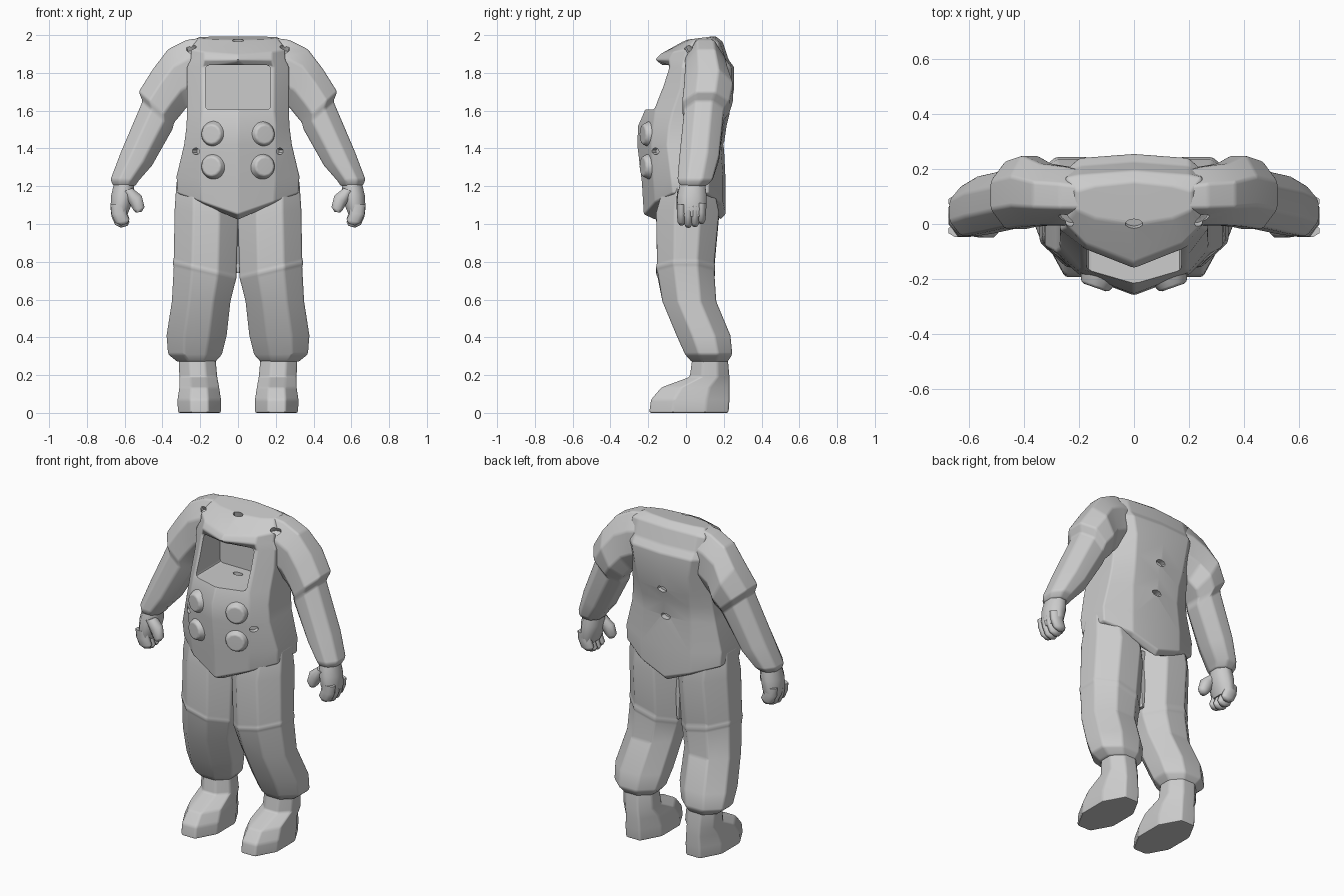
import bpy, bmesh, math
from mathutils import Vector, Matrix

if "Cube" in bpy.data.objects:
    bpy.data.objects.remove(bpy.data.objects["Cube"], do_unlink=True)

suit_grey = bpy.data.materials.new("suit_grey")
suit_grey.use_nodes = True
GREY = (0.6, 0.6, 0.6, 1)
suit_grey.diffuse_color = GREY
suit_grey.node_tree.nodes["Principled BSDF"].inputs["Base Color"].default_value = GREY


def finish(name, bm):
    bmesh.ops.recalc_face_normals(bm, faces=bm.faces[:])
    mesh = bpy.data.meshes.new(name)
    bm.to_mesh(mesh)
    bm.free()
    mesh.materials.append(suit_grey)
    obj = bpy.data.objects.new(name, mesh)
    bpy.context.collection.objects.link(obj)
    return obj


def activate(obj):
    bpy.ops.object.select_all(action="DESELECT")
    obj.select_set(True)
    bpy.context.view_layer.objects.active = obj


def smooth(obj, angle=40):
    activate(obj)
    bpy.ops.object.shade_smooth_by_angle(angle=math.radians(angle))
    obj.modifiers.new("even_normals", "WEIGHTED_NORMAL").keep_sharp = True


def soften(obj, width=.011):
    """Round the folds slightly, as padded cloth."""
    mod = obj.modifiers.new("soften", "BEVEL")
    mod.width, mod.segments = width, 2
    mod.limit_method, mod.angle_limit = "ANGLE", math.radians(18)
    activate(obj)
    bpy.ops.object.modifier_apply(modifier=mod.name)
    return obj


def loft(name, rings):
    """Skin a list of equal point loops and cap both ends."""
    bm = bmesh.new()
    loops = [[bm.verts.new(p) for p in ring] for ring in rings]
    count = len(loops[0])
    for low, high in zip(loops, loops[1:]):
        for i in range(count):
            j = (i + 1) % count
            bm.faces.new((low[i], low[j], high[j], high[i]))
    bm.faces.new(loops[0])
    bm.faces.new(loops[-1])
    return finish(name, bm)


def octagon(outer, inner, y0, y1, side):
    """Eight-sided section spanning outer to inner in xz and y0 to y1 in depth."""
    ring = []
    for k in range(8):
        a = math.radians(22.5 + 45 * k)
        u = math.cos(a) / math.cos(math.pi / 8) / 2 + 0.5
        v = math.sin(a) / math.cos(math.pi / 8) / 2 + 0.5
        x, z = (i + (o - i) * u for o, i in zip(outer, inner))
        ring.append((side * x, y0 + (y1 - y0) * v, z))
    return ring


def flat_rings(table, side):
    """Rows: inner x, outer x, front y, back y, inner z, outer z."""
    return [octagon((x1, z1), (x0, z0), y0, y1, side) for x0, x1, y0, y1, z0, z1 in table]


# Torso: z, forward tilt, side rise, front y, panel x, panel y,
# side x, side front y, side back y, back panel x, back y
TORSO = [
    (1.02, 0, .45, -.16, .16, -.13, .30, -.06, .10, .15, .165),
    (1.05, 0, .35, -.225, .19, -.165, .32, -.07, .12, .17, .195),
    (1.22, 0, .1, -.235, .20, -.175, .325, -.08, .12, .17, .195),
    (1.42, 0, 0, -.26, .20, -.185, .285, -.10, .12, .16, .185),
    (1.52, 0, 0, -.255, .20, -.175, .272, -.09, .13, .16, .20),
    (1.60, 0, 0, -.22, .19, -.165, .27, -.07, .14, .17, .22),
    (1.72, 0, 0, -.14, .19, -.12, .27, -.03, .15, .18, .24),
    (1.83, 0, 0, -.11, .19, -.085, .27, -.02, .18, .20, .24),
    (1.87, 0, 0, -.165, .18, -.09, .25, -.01, .18, .20, .21),
    (1.925, .2, 0, -.14, .18, -.07, .25, 0, .17, .20, .18),
    (1.975, .13, 0, 0, .14, .02, .21, .05, .12, .14, .14),
]


def torso_ring(row):
    z, tilt, rise, yf, xa, ya, xs, ysf, ysb, xb, yb = row
    half = [(xa, ya), (xs, ysf), (xs, ysb), (xb, yb)]
    plan = [(0, yf)] + half + [(0, yb + .015)] + [(-x, y) for x, y in reversed(half)]
    return [(x, y, z + tilt * y + rise * abs(x)) for x, y in plan]


torso = soften(loft("torso", [torso_ring(r) for r in TORSO]))


# Cutters: visor pocket with rounded corners, and small oval eyelets
def oval(bm, centre, normal, wide=.032, tall=.018, depth=.035):
    rot = Vector(normal).to_track_quat("Z", "Y").to_matrix().to_4x4()
    m = Matrix.Translation(centre) @ rot @ Matrix.Diagonal((wide, tall, 1, 1))
    bmesh.ops.create_cone(bm, cap_ends=True, segments=10, radius1=1, radius2=1,
                          depth=depth * 2, matrix=m)


def cut(targets, cutter):
    for target in targets:
        mod = target.modifiers.new("cut", "BOOLEAN")
        mod.operation, mod.solver, mod.object = "DIFFERENCE", "EXACT", cutter
        activate(target)
        bpy.ops.object.modifier_apply(modifier=mod.name)
    bpy.data.objects.remove(cutter, do_unlink=True)


bm = bmesh.new()
bmesh.ops.create_cube(bm, size=1, matrix=Matrix.Translation((0, -.16, 1.723))
                      @ Matrix.Diagonal((.345, .46, .235, 1)))
along = [e for e in bm.edges if abs(e.verts[0].co.y - e.verts[1].co.y) > .1]
bmesh.ops.bevel(bm, geom=along, offset=.02, segments=2, profile=.5, affect="EDGES")
cut([torso], finish("pocket_cutter", bm))

# Arms: outer point, inner point, front y, back y
ARM = [
    ((.19, 1.985), (.18, 1.66), .0, .195),
    ((.27, 1.975), (.23, 1.64), -.005, .21),
    ((.37, 1.925), (.27, 1.62), -.005, .22),
    ((.45, 1.82), (.31, 1.57), -.01, .25),
    ((.525, 1.70), (.34, 1.535), -.02, .23),
    ((.505, 1.65), (.345, 1.505), -.01, .20),
    ((.62, 1.38), (.455, 1.31), -.035, .175),
    ((.675, 1.235), (.525, 1.23), -.045, .14),
    ((.66, 1.20), (.545, 1.20), -.03, .105),
]
PALM = [
    ((.655, 1.22), (.55, 1.22), -.03, .10),
    ((.672, 1.15), (.55, 1.16), -.045, .108),
    ((.675, 1.08), (.565, 1.10), -.047, .108),
    ((.665, 1.04), (.585, 1.05), -.04, .10),
]
THUMB = [
    ((.61, 1.17), (.56, 1.19), -.045, .025),
    ((.575, 1.11), (.51, 1.15), -.05, .015),
    ((.555, 1.075), (.495, 1.09), -.05, .005),
    ((.54, 1.06), (.51, 1.065), -.04, -.01),
]
FINGER = [
    ((.675, 1.09), (.595, 1.09), -.024, .024),
    ((.67, 1.04), (.59, 1.045), -.024, .024),
    ((.65, .995), (.575, 1.01), -.021, .021),
    ((.62, .98), (.585, .99), -.012, .012),
]
# Legs and boots: inner x, outer x, front y, back y, inner z, outer z
LEG = [
    (.02, .325, -.11, .14, 1.23, 1.23),
    (0, .335, -.158, .175, 1.02, 1.08),
    (.008, .34, -.153, .15, .74, .82),
    (.008, .345, -.16, .156, .715, .795),
    (.015, .34, -.15, .15, .69, .77),
    (.04, .35, -.125, .16, .59, .59),
    (.06, .378, -.05, .235, .41, .41),
    (.085, .37, -.005, .245, .31, .31),
    (.12, .32, .03, .22, .27, .27),
]
BOOT = [
    (.12, .315, .035, .22, .30, .30),
    (.11, .31, .02, .23, .19, .19),
    (.10, .31, -.13, .23, .135, .135),
    (.09, .32, -.185, .23, .07, .07),
    (.09, .318, -.195, .225, 0, 0),
]

arms = []
for side, label in ((1, "left"), (-1, "right")):
    def section(table, dy=0, dz=0):
        return [octagon((o[0], o[1] + dz), (i[0], i[1] + dz), y0 + dy, y1 + dy, side)
                for o, i, y0, y1 in table]

    arms.append(soften(loft(label + "_arm", section(ARM))))
    smooth(loft(label + "_palm", section(PALM)), 60)
    smooth(loft(label + "_thumb", section(THUMB)), 60)
    for n, (dy, dz) in enumerate(((-.024, .012), (.012, 0), (.048, .004), (.082, .02))):
        smooth(loft(f"{label}_finger_{n + 1}", section(FINGER, dy, dz)), 60)
    smooth(soften(loft(label + "_leg", flat_rings(LEG, side))))
    smooth(soften(loft(label + "_boot", flat_rings(BOOT, side))))

    # Chest knobs, square to the slanted front panel
    for level, z in (("upper", 1.475), ("lower", 1.305)):
        bm = bmesh.new()
        facing = Vector((side * .35, -1, 0)).to_track_quat("Z", "Y").to_matrix().to_4x4()
        place = Matrix.Translation((side * .133, -.203, z)) @ facing
        bmesh.ops.create_cone(bm, cap_ends=True, segments=12, radius1=.08, radius2=.053,
                              depth=.06, matrix=place)
        smooth(soften(finish(f"{label}_{level}_knob", bm)), 50)

# Eyelets on the collar, shoulders, waist, back and pocket floor
bm = bmesh.new()
oval(bm, (0, 0, 1.975), (0, -.3, 1))
oval(bm, (0, .20, 1.42), (0, 1, 0))
oval(bm, (0, .24, 1.60), (0, 1, 0))
oval(bm, (0, 0, 1.605), (0, 0, 1))
for s in (1, -1):
    oval(bm, (s * .25, .01, 1.94), (s * .3, -.5, 1))
    oval(bm, (s * .225, -.165, 1.385), (s * .7, -.7, 0), .026)
cut([torso] + arms, finish("eyelet_cutter", bm))
for part in [torso] + arms:
    smooth(part)

# Gusset joining the inner thighs
smooth(loft("crotch_gusset", [
    octagon((w, z), (-w, z), -.03, .08, 1) for z, w in ((.74, .015), (.9, .035), (1.1, .04))]))
